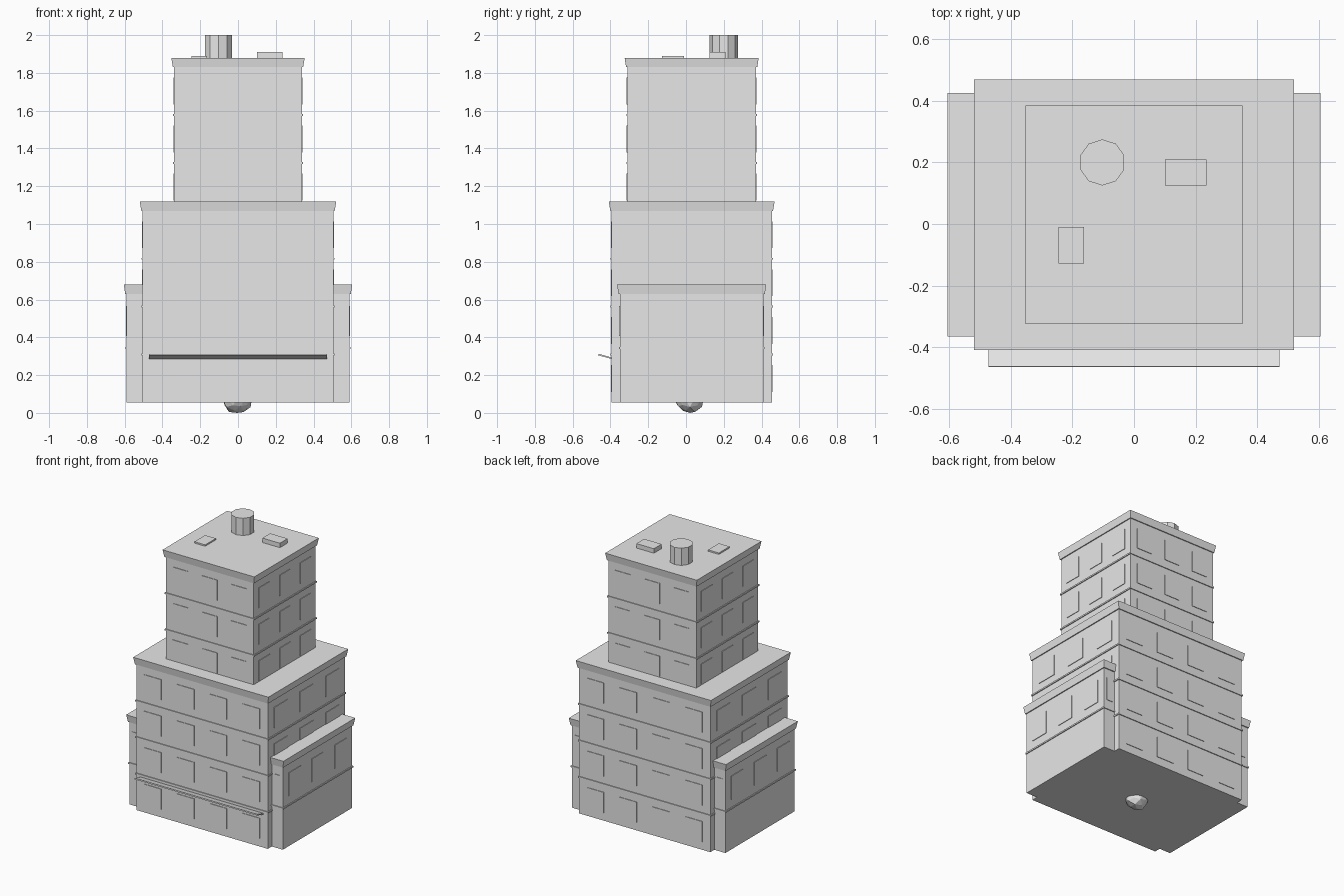
import bpy, bmesh, math, random
from mathutils import Matrix, Vector

if "Cube" in bpy.data.objects:
    bpy.data.objects.remove(bpy.data.objects["Cube"])

random.seed(4)
grey = bpy.data.materials.new("light_grey")
grey.diffuse_color = (0.8, 0.8, 0.8, 1)
grey.use_nodes = True
grey.node_tree.nodes["Principled BSDF"].inputs["Base Color"].default_value = grey.diffuse_color
CY = 0.03      # shared centre of the stacked blocks in y
BASE = 0.055   # underside of the building


def finish(name, bm):
    bmesh.ops.recalc_face_normals(bm, faces=bm.faces)
    me = bpy.data.meshes.new(name)
    bm.to_mesh(me)
    bm.free()
    me.materials.append(grey)
    ob = bpy.data.objects.new(name, me)
    bpy.context.collection.objects.link(ob)
    return ob


def add_box(bm, x0, x1, y0, y1, z0, z1, flare=0.0):
    """Box whose top may spread outward by flare."""
    r = bmesh.ops.create_cube(bm, size=1)
    for v in r["verts"]:
        top = v.co.z > 0
        f = flare if top else 0
        v.co = Vector((x1 + f if v.co.x > 0 else x0 - f,
                       y1 + f if v.co.y > 0 else y0 - f,
                       z1 if top else z0))


def box(name, *dims, flare=0.0):
    bm = bmesh.new()
    add_box(bm, *dims, flare=flare)
    return finish(name, bm)


def windows(bm, axis, side, wall, a0, a1, cols, z0, h):
    """Row of thin window plates on one wall of one floor."""
    pitch = (a1 - a0) / cols
    w = pitch * 0.26
    lo, hi = sorted((wall - side * 0.002, wall + side * 0.004))
    for i in range(cols):
        c = a0 + pitch * (i + 0.5)
        za, zb = z0 + h * 0.22, z0 + h * 0.78
        if axis == "x":
            add_box(bm, lo, hi, c - w, c + w, za, zb)
        else:
            add_box(bm, c - w, c + w, lo, hi, za, zb)


def block(name, x0, x1, hy, z0, z1, floors, cols_x, cols_y,
          first_row=0, sides=(-1, 1), face_x0=None):
    """Storey block with flared cornice, floor bands and windows."""
    y0, y1 = CY - hy, CY + hy
    face_x0 = x0 if face_x0 is None else face_x0
    box(name + "_walls", x0, x1, y0, y1, z0, z1)
    e = 0.007
    box(name + "_cornice", x0 - e, x1 + e, y0 - e, y1 + e, z1, z1 + 0.05, flare=0.008)
    h = (z1 - z0) / floors
    bands, panes = bmesh.new(), bmesh.new()
    for f in range(floors):
        z = z0 + f * h
        if f:
            add_box(bands, x0 - 0.006, x1 + 0.006, y0 - 0.006, y1 + 0.006, z - 0.005, z + 0.005)
        if f >= first_row:
            for s in (-1, 1):
                windows(panes, "y", s, y1 if s > 0 else y0, face_x0, x1, cols_x, z, h)
            for s in sides:
                windows(panes, "x", s, x1 if s > 0 else x0, y0, y1, cols_y, z, h)
    return [finish(name + "_floor_bands", bands), finish(name + "_windows", panes)]


# Main body and upper tower
block("main_body", -0.505, 0.505, 0.424, BASE, 1.07, 4, 4, 3)
block("tower", -0.338, 0.338, 0.34, 1.07, 1.83, 3, 3, 3)

# Side wings, the second one mirrored
before = set(bpy.data.objects)
block("right_wing", 0.495, 0.59, 0.38, BASE, 0.63, 2, 1, 3,
      first_row=1, sides=(1,), face_x0=0.505)
for ob in set(bpy.data.objects) - before:
    bm = bmesh.new()
    bm.from_mesh(ob.data)
    bmesh.ops.transform(bm, matrix=Matrix.Scale(-1, 4, (1, 0, 0)), verts=bm.verts)
    finish(ob.name.replace("right", "left"), bm)

# Awning: thin slab rising away from the front wall
bm = bmesh.new()
prof = [(-0.385, 0.283), (-0.465, 0.305), (-0.463, 0.313), (-0.385, 0.291)]
face = bm.faces.new([bm.verts.new((-0.472, y, z)) for y, z in prof])
r = bmesh.ops.extrude_face_region(bm, geom=[face])
bmesh.ops.translate(bm, vec=(0.944, 0, 0),
                    verts=[g for g in r["geom"] if isinstance(g, bmesh.types.BMVert)])
finish("awning", bm)

# Roof fittings: ten-sided chimney, vent and hatch
bm = bmesh.new()
bmesh.ops.create_cone(bm, cap_ends=True, segments=10, radius1=0.075, radius2=0.075,
                      depth=0.13, matrix=Matrix.Translation((-0.103, 0.2, 1.935)))
first = max(bm.verts, key=lambda v: v.co.y)
ang = math.atan2(first.co.y - 0.2, first.co.x + 0.103)
bmesh.ops.rotate(bm, cent=(-0.103, 0.2, 0), verts=bm.verts,
                 matrix=Matrix.Rotation(math.pi / 2 - ang, 3, "Z"))
finish("chimney", bm)
box("roof_vent", 0.10, 0.235, 0.125, 0.21, 1.87, 1.911)
box("roof_hatch", -0.246, -0.163, -0.128, -0.01, 1.87, 1.89)

# Faceted rock poking out underneath
bm = bmesh.new()
bmesh.ops.create_icosphere(bm, subdivisions=2, radius=0.08)
for v in bm.verts:
    v.co *= random.uniform(0.9, 1.06)
low = min(v.co.z for v in bm.verts)
bmesh.ops.translate(bm, vec=(-0.005, 0.02, -low), verts=bm.verts)
finish("base_rock", bm)
